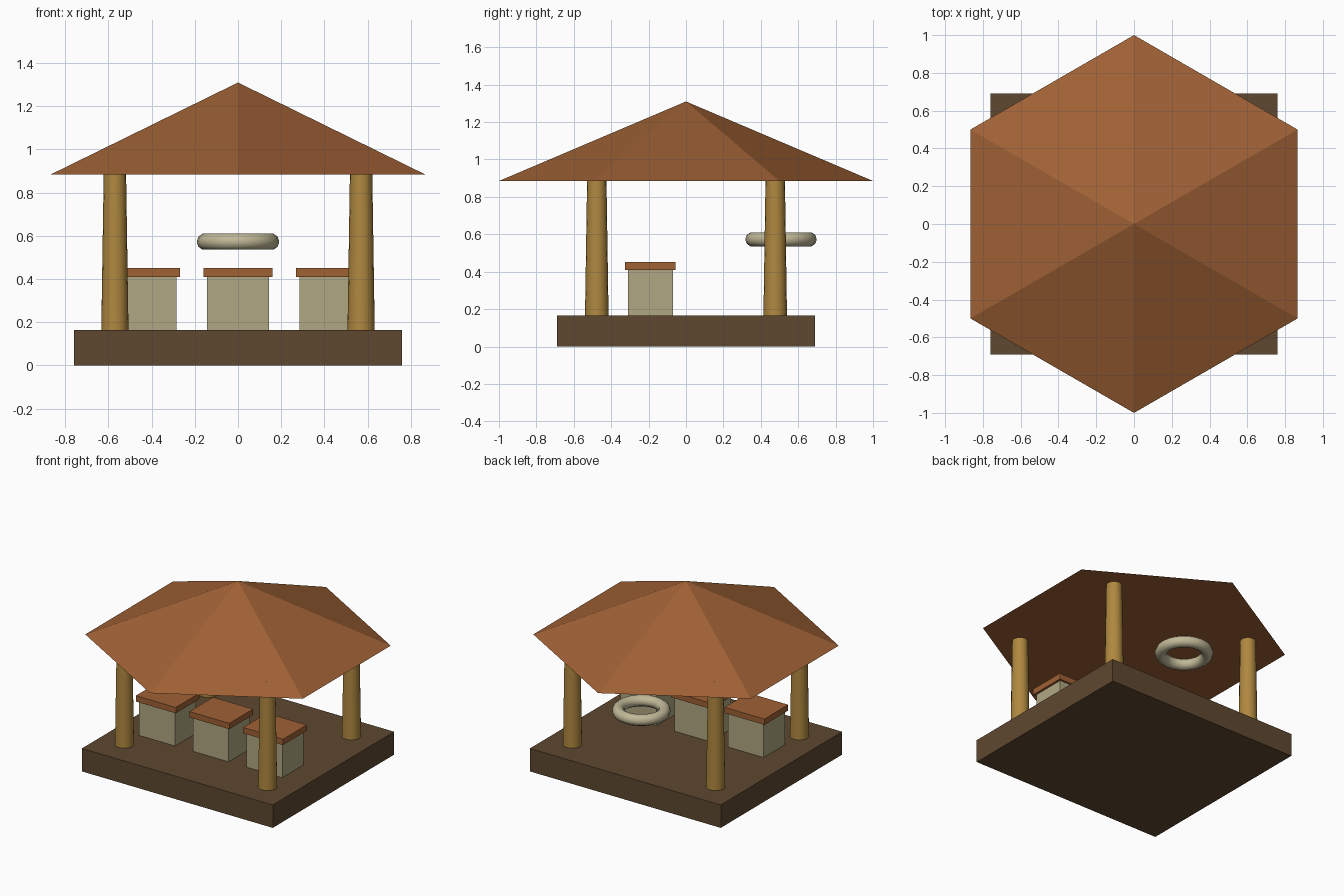
import bpy

if "Cube" in bpy.data.objects:
    bpy.data.objects.remove(bpy.data.objects["Cube"])

def paint(obj, mat):
    obj.data.materials.append(mat)

def material(name, rgb):
    m = bpy.data.materials.new(name)
    m.diffuse_color = (*rgb, 1)
    m.use_nodes = True
    m.node_tree.nodes["Principled BSDF"].inputs["Base Color"].default_value = m.diffuse_color
    return m

wood_dark = material("dark_wood", (0.114, 0.065, 0.030))
terracotta = material("terracotta", (0.35, 0.12, 0.036))
wood_gold = material("golden_wood", (0.43, 0.246, 0.05))
cream = material("cream", (0.434, 0.39, 0.223))
ivory = material("ivory", (0.53, 0.48, 0.31))

def box(name, x, y, z0, z1, w, d, mat):
    bpy.ops.mesh.primitive_cube_add(size=1, location=(x, y, (z0 + z1) / 2))
    o = bpy.context.object
    o.name = name
    o.scale = (w, d, z1 - z0)
    bpy.ops.object.transform_apply(location=False, rotation=False, scale=True)
    paint(o, mat)

def cone(name, x, y, z0, z1, r0, r1, sides, mat, smooth=False):
    bpy.ops.mesh.primitive_cone_add(vertices=sides, radius1=r0, radius2=r1,
                                    depth=z1 - z0, location=(x, y, (z0 + z1) / 2))
    o = bpy.context.object
    o.name = name
    if smooth:
        bpy.ops.object.shade_smooth_by_angle(angle=0.7)
    paint(o, mat)

# Platform
box("platform", 0, 0, 0, 0.165, 1.52, 1.38, wood_dark)

# Four tapered posts whose tops run into the roof
for sy, fb in ((-1, "front"), (1, "back")):
    for sx, lr in ((-1, "left"), (1, "right")):
        cone(f"{fb}_{lr}_post", sx * 0.57, sy * 0.477, 0.165, 0.943,
             0.063, 0.051, 16, wood_gold, True)

# Hexagonal roof, corners on the y axis
cone("roof", 0, 0, 0.885, 1.31, 1.0, 0.0, 6, terracotta)

# Row of three lidded boxes
for x, side in ((-0.427, "left"), (0, "middle"), (0.427, "right")):
    box(f"{side}_box", x, -0.19, 0.165, 0.41, 0.285, 0.24, cream)
    box(f"{side}_lid", x, -0.19, 0.41, 0.452, 0.318, 0.27, terracotta)

# Ring hovering at the back
bpy.ops.mesh.primitive_torus_add(major_radius=0.152, minor_radius=0.039,
                                 major_segments=24, minor_segments=10,
                                 location=(0, 0.508, 0.573))
ring = bpy.context.object
ring.name = "ring"
bpy.ops.object.shade_smooth()
paint(ring, ivory)
